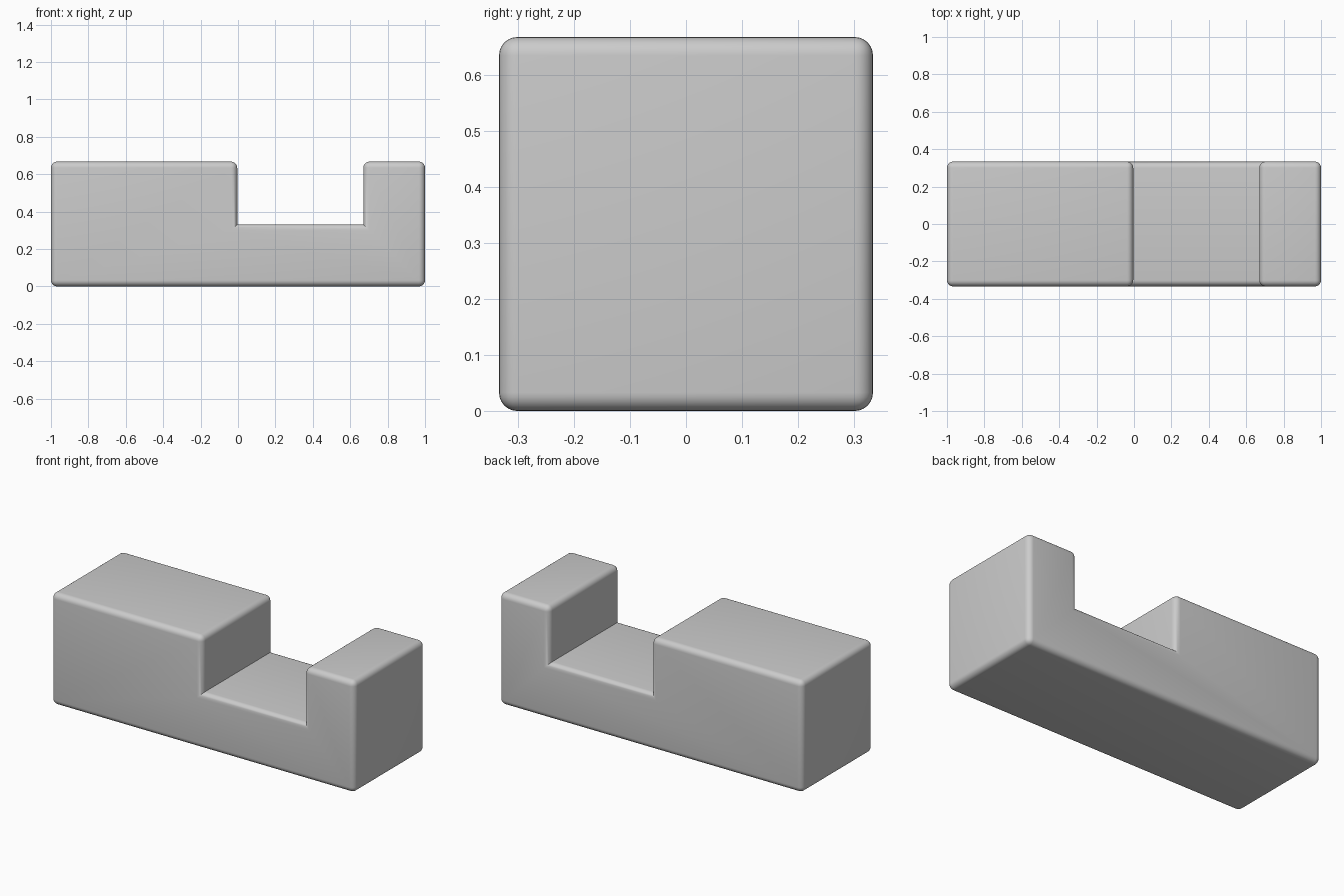
import bpy, bmesh

cube = bpy.data.objects.get("Cube")
if cube:
    bpy.data.objects.remove(cube, do_unlink=True)

WIDTH, HEIGHT, RADIUS = 0.667, 0.667, 0.033
NOTCH_LEFT, NOTCH_RIGHT, FLOOR = -0.004, 0.67, 0.331

grey = bpy.data.materials.new("plain grey")
grey.use_nodes = True
colour = (0.6, 0.6, 0.6, 1)
grey.diffuse_color = colour
grey.node_tree.nodes["Principled BSDF"].inputs["Base Color"].default_value = colour

# Side profile of the notched bar, extruded through its width
profile = [(-1, 0), (1, 0), (1, HEIGHT), (NOTCH_RIGHT, HEIGHT), (NOTCH_RIGHT, FLOOR),
           (NOTCH_LEFT, FLOOR), (NOTCH_LEFT, HEIGHT), (-1, HEIGHT)]
bm = bmesh.new()
front = bm.faces.new([bm.verts.new((x, -WIDTH / 2, z)) for x, z in profile])
extruded = bmesh.ops.extrude_face_region(bm, geom=[front], use_keep_orig=True)["geom"]
back_verts = [g for g in extruded if isinstance(g, bmesh.types.BMVert)]
bmesh.ops.translate(bm, verts=back_verts, vec=(0, WIDTH, 0))
bmesh.ops.recalc_face_normals(bm, faces=bm.faces)

# Mark outer edges for rounding; the inside corners of the notch stay sharp
weight = bm.edges.layers.float.new("bevel_weight_edge")
for edge in bm.edges:
    edge[weight] = 1.0 if edge.is_convex else 0.0

mesh = bpy.data.meshes.new("notched_bar")
bm.to_mesh(mesh)
bm.free()
mesh.materials.append(grey)
bar = bpy.data.objects.new("notched_bar", mesh)
bpy.context.collection.objects.link(bar)

# Rounded edges with smooth shading
bevel = bar.modifiers.new("rounded_edges", "BEVEL")
bevel.limit_method = "WEIGHT"
bevel.width = RADIUS
bevel.segments = 6
bevel.use_clamp_overlap = False

bpy.context.view_layer.objects.active = bar
bar.select_set(True)
bpy.ops.object.modifier_apply(modifier=bevel.name)
bpy.ops.object.shade_smooth_by_angle(angle=0.6)
